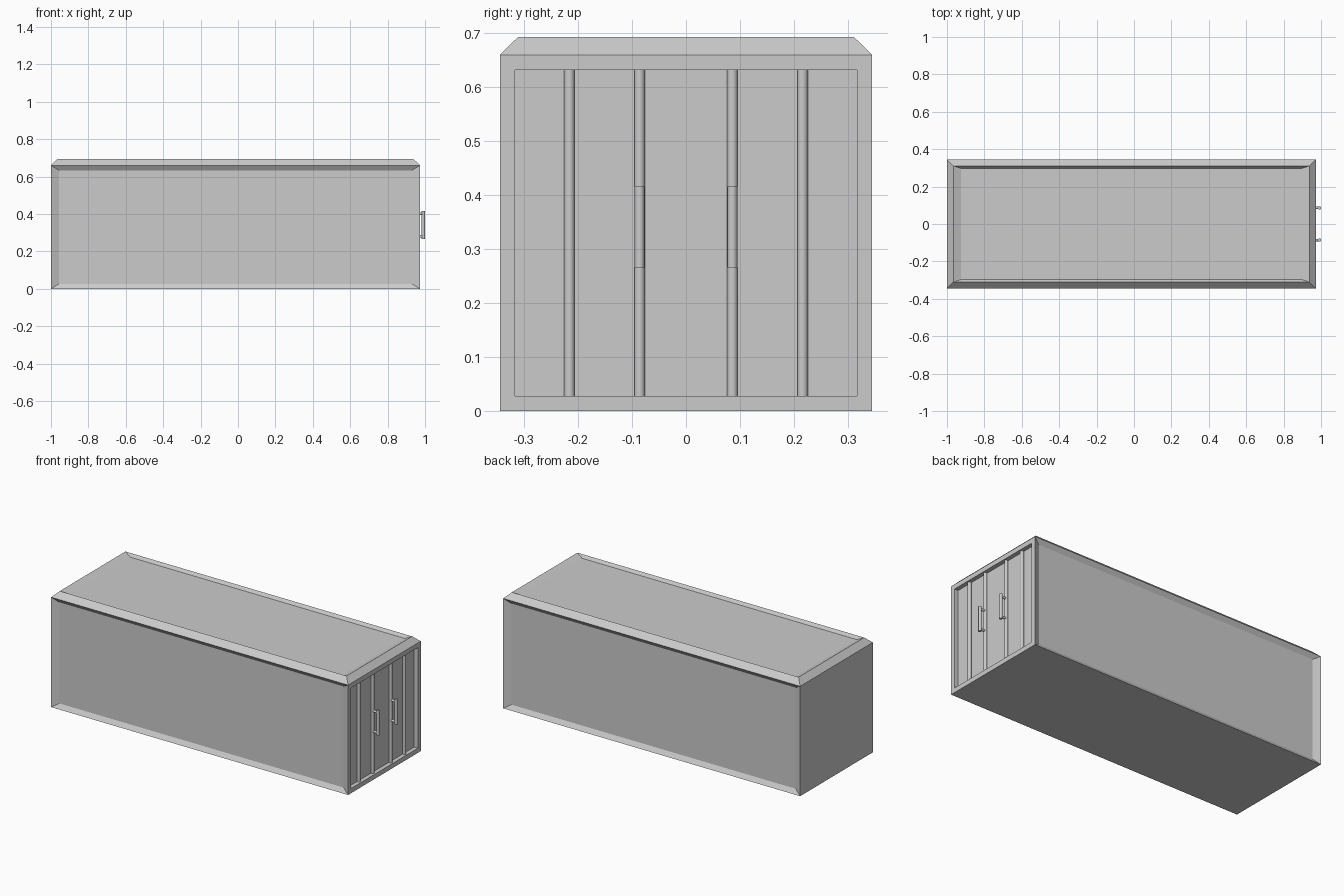
import bpy, bmesh, math
from mathutils import Vector

if "Cube" in bpy.data.objects:
    bpy.data.objects.remove(bpy.data.objects["Cube"])

X0, X1, HY, ZE, ZT, C = -1.0, 0.973, 0.345, 0.66, 0.693, 0.034
DOOR_X = X1 - 0.025


def ring(bm, x0, x1, hy, z):
    return [bm.verts.new(p) for p in
            ((x0, -hy, z), (x1, -hy, z), (x1, hy, z), (x0, hy, z))]


def recess(face, scale, depth):
    """Inset a face, scale the inner face about its centre and sink it."""
    centre, n = face.calc_center_median(), face.normal.copy()
    corners = [v.co.copy() for v in face.verts]
    bmesh.ops.inset_individual(bm, faces=[face], thickness=0.005, depth=0)
    for v in face.verts:
        src = min(corners, key=lambda c: (c - v.co).length)
        d = src - centre
        v.co = centre + Vector(d[i] * scale[i] for i in range(3)) - n * depth
    face.normal_update()


def rod(name, a, b, r):
    a, b = Vector(a), Vector(b)
    bpy.ops.mesh.primitive_cylinder_add(
        vertices=16, radius=r, depth=(b - a).length, location=(a + b) / 2,
        rotation=(b - a).to_track_quat('Z', 'Y').to_euler())
    bpy.context.object.name = name
    bpy.ops.object.shade_smooth_by_angle(angle=math.radians(35))


# Container body: box with a bevelled roof rim
bm = bmesh.new()
rings = [ring(bm, X0, X1, HY, 0), ring(bm, X0, X1, HY, ZE),
         ring(bm, X0 + C, X1 - C, HY - C, ZT)]
bm.faces.new(rings[0][::-1])
walls = []
for lo, hi in zip(rings, rings[1:]):
    for i in range(4):
        j = (i + 1) % 4
        walls.append(bm.faces.new((lo[i], lo[j], hi[j], hi[i])))
roof = bm.faces.new(rings[2])
bm.normal_update()

# Sloped panels on both long sides and the roof
recess(walls[0], (0.957, 1, 0.92), 0.018)
recess(walls[2], (0.957, 1, 0.92), 0.018)
recess(roof, (0.957, 0.957, 1), 0.018)

# Straight-walled door recess
recess(walls[1], (1, 0.919, 0.915), 0)
recess(walls[1], (1, 1, 1), X1 - DOOR_X)

mesh = bpy.data.meshes.new("container_body")
bm.to_mesh(mesh)
bm.free()
bpy.context.collection.objects.link(bpy.data.objects.new("container_body", mesh))

# Door locking bars and handles, mirrored across the door
for s in (-1, 1):
    side = "left" if s < 0 else "right"
    for label, y in (("outer", 0.216), ("inner", 0.086)):
        rod(f"{label}_lock_bar_{side}", (DOOR_X + 0.006, s * y, 0.027),
            (DOOR_X + 0.006, s * y, 0.632), 0.0098)
    y = s * 0.086
    rod(f"door_handle_{side}", (0.991, y, 0.266), (0.991, y, 0.416), 0.009)
    for label, z in (("lower", 0.28), ("upper", 0.402)):
        rod(f"{label}_handle_post_{side}", (DOOR_X, y, z), (0.991, y, z), 0.007)
